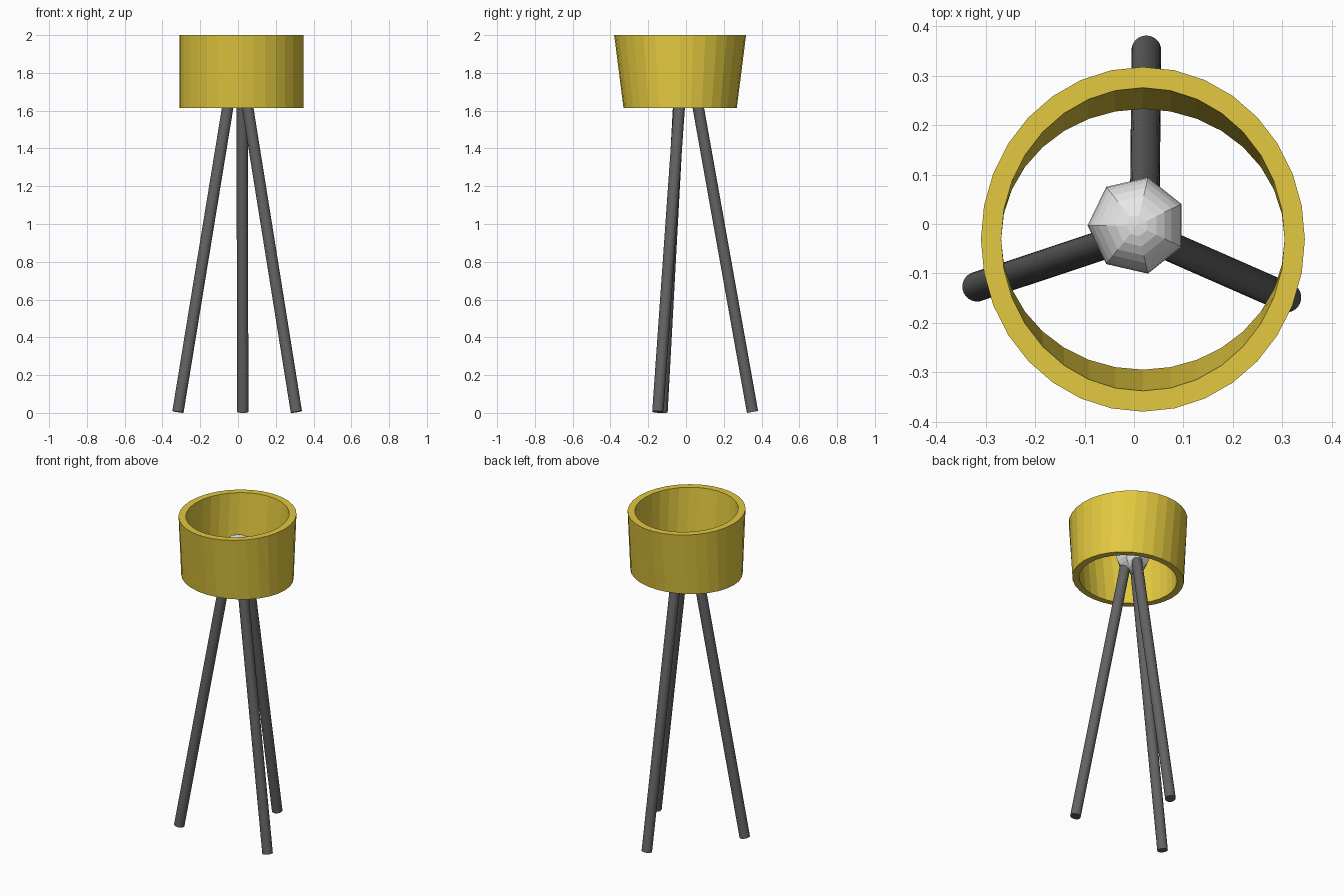
import bpy, bmesh, math
from mathutils import Vector

if "Cube" in bpy.data.objects:
    bpy.data.objects.remove(bpy.data.objects["Cube"])


def material(name, rgb):
    m = bpy.data.materials.new(name)
    m.diffuse_color = (*rgb, 1)
    m.use_nodes = True
    m.node_tree.nodes["Principled BSDF"].inputs["Base Color"].default_value = m.diffuse_color
    return m


def add_object(name, bm, mat):
    bmesh.ops.recalc_face_normals(bm, faces=bm.faces)
    me = bpy.data.meshes.new(name)
    bm.to_mesh(me)
    bm.free()
    me.materials.append(mat)
    ob = bpy.data.objects.new(name, me)
    bpy.context.collection.objects.link(ob)
    return ob


yellow = material("mustard_yellow", (0.76, 0.58, 0.05))
grey = material("dark_grey", (0.125, 0.125, 0.125))
white = material("bulb_white", (0.8, 0.8, 0.8))

# Lampshade: open elliptical ring, flaring only front to back
N = 32
bm = bmesh.new()
loops = []
for rx, ry, z in ((0.328, 0.300, 1.615), (0.328, 0.349, 2.0),
                  (0.287, 0.307, 2.0), (0.287, 0.264, 1.615)):
    loops.append([bm.verts.new((0.018 + rx * math.sin(2 * math.pi * i / N),
                                -0.031 + ry * math.cos(2 * math.pi * i / N), z))
                  for i in range(N)])
for k in range(4):
    a, b = loops[k], loops[(k + 1) % 4]
    for i in range(N):
        j = (i + 1) % N
        bm.faces.new((a[i], a[j], b[j], b[i]))
add_object("lampshade", bm, yellow)

# Bulb: seven-sided sphere
bm = bmesh.new()
bmesh.ops.create_uvsphere(bm, u_segments=7, v_segments=14, radius=0.1)
bmesh.ops.rotate(bm, verts=bm.verts,
                 matrix=Vector((1, 0, 0)).rotation_difference(Vector((0, 1, 0))).to_matrix())
bmesh.ops.translate(bm, verts=bm.verts, vec=(0.006, -0.003, 1.757))
add_object("bulb", bm, white)

# Tripod legs, meeting inside the bulb
legs = {
    "left_leg": ((-0.318, -0.127), (-0.041, -0.035)),
    "right_leg": ((0.309, -0.149), (0.038, -0.030)),
    "back_leg": ((0.025, 0.352), (0.022, 0.050)),
}
for name, (foot, top) in legs.items():
    p, q = Vector((*foot, 0.005)), Vector((*top, 1.7))
    d = q - p
    bm = bmesh.new()
    bmesh.ops.create_cone(bm, cap_ends=True, segments=32, radius1=0.03,
                          radius2=0.03, depth=d.length)
    ob = add_object(name, bm, grey)
    ob.location = (p + q) / 2
    ob.rotation_euler = Vector((0, 0, 1)).rotation_difference(d).to_euler()
